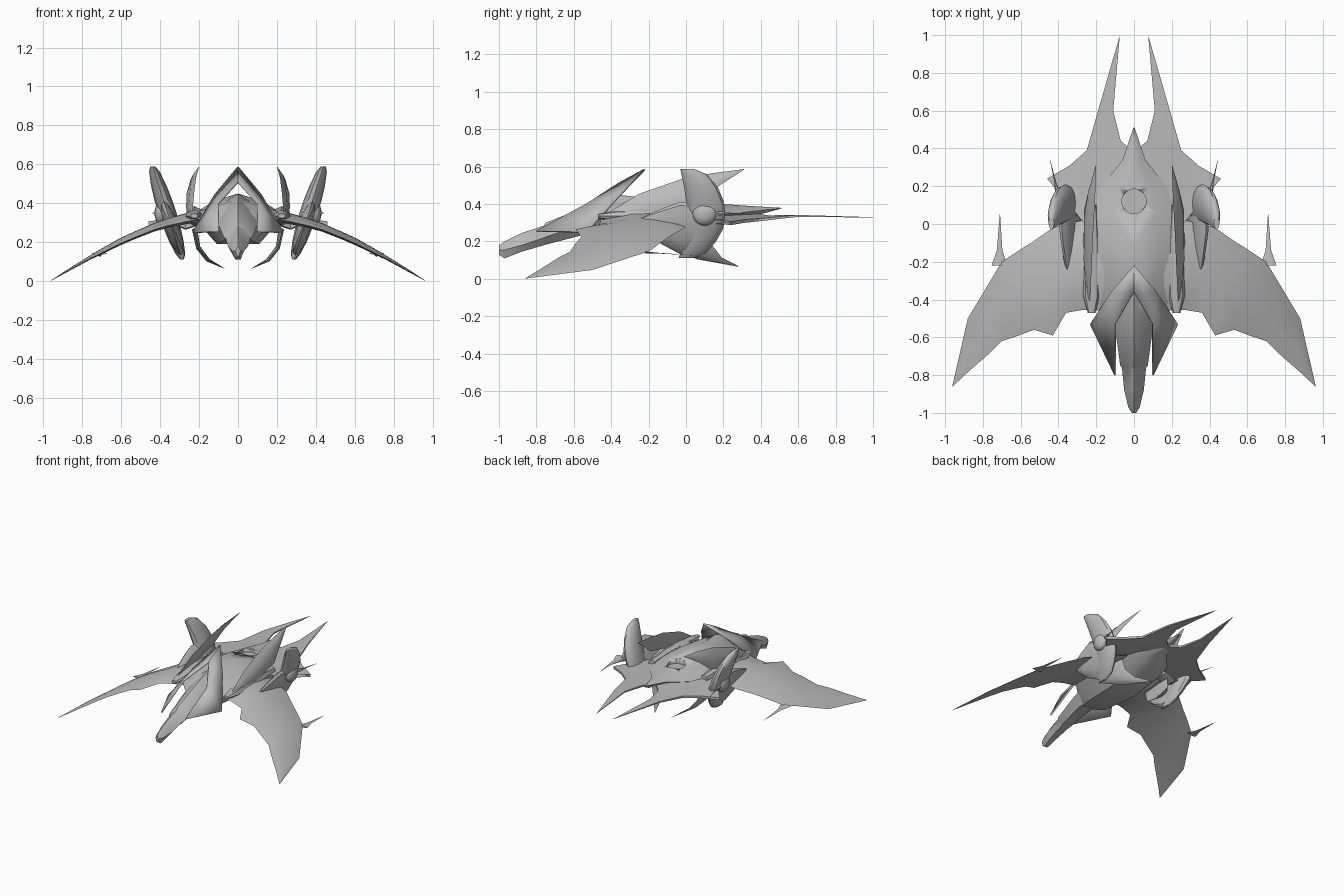
import bpy, bmesh, math
from mathutils import Vector

if "Cube" in bpy.data.objects:
    bpy.data.objects.remove(bpy.data.objects["Cube"])

grey = bpy.data.materials.new("hull grey")
grey.use_nodes = True
grey.diffuse_color = (0.5, 0.5, 0.5, 1)
grey.node_tree.nodes["Principled BSDF"].inputs["Base Color"].default_value = (0.5, 0.5, 0.5, 1)


def finish(name, bm, mirror=False, angle=35):
    """Turn a bmesh into a named, coloured and shaded object."""
    bmesh.ops.recalc_face_normals(bm, faces=bm.faces)
    mesh = bpy.data.meshes.new(name)
    bm.to_mesh(mesh)
    bm.free()
    mesh.materials.append(grey)
    ob = bpy.data.objects.new(name, mesh)
    bpy.context.collection.objects.link(ob)
    bpy.ops.object.select_all(action="DESELECT")
    ob.select_set(True)
    bpy.context.view_layer.objects.active = ob
    bpy.ops.object.shade_smooth_by_angle(angle=math.radians(angle))
    if mirror:
        ob.modifiers.new("mirror", "MIRROR").use_mirror_merge = False
    return ob


def loft(name, rings, mirror=False, angle=35):
    """Skin a list of equal-length point rings and cap the ends."""
    bm = bmesh.new()
    loops = [[bm.verts.new(p) for p in ring] for ring in rings]
    n = len(loops[0])
    for a, b in zip(loops, loops[1:]):
        for i in range(n):
            bm.faces.new((a[i], a[(i + 1) % n], b[(i + 1) % n], b[i]))
    bm.faces.new(loops[0])
    bm.faces.new(loops[-1])
    return finish(name, bm, mirror, angle)


def hull_ring(y, w, top, mid, low):
    """Faceted hull section with a ridge and a flat belly."""
    side = [(0.5 * w, (top * 2 + mid) / 3), (w, mid), (0.45 * w, low)]
    return ([(0, y, top)] + [(x, y, z) for x, z in side]
            + [(-x, y, z) for x, z in reversed(side)])


def blade(name, edges, thick, out=(1, 0, 0.3)):
    """Thin curved blade between pairs of edge points, bulged outward."""
    rings = []
    out = Vector(out).normalized()
    for a, b in edges:
        a, b = Vector(a), Vector(b)
        t = min(thick, 0.25 * (b - a).length + 0.0005)
        rings.append([a, a.lerp(b, 0.3) + out * t, a.lerp(b, 0.7) + out * t,
                      b, a.lerp(b, 0.7) - out * t * 0.3, a.lerp(b, 0.3) - out * t * 0.3])
    return loft(name, rings, True)


def spike(name, base, tip, radius, flat=1.0):
    """Six-sided thorn with a flared base."""
    base, tip = Vector(base), Vector(tip)
    rings = []
    for u, r in ((0, radius), (0.3, radius * 0.35), (1, 0.001)):
        c = base.lerp(tip, u)
        rings.append([c + Vector((math.cos(a), 0, flat * math.sin(a))) * r
                      for a in (k * math.pi / 3 for k in range(6))])
    return loft(name, rings, True)


# Main hull, running back into the central tail spike
body = loft("body", [hull_ring(*s) for s in (
    (-0.52, 0.08, 0.37, 0.3, 0.23), (-0.42, 0.19, 0.42, 0.33, 0.2),
    (-0.12, 0.24, 0.45, 0.34, 0.19), (0.06, 0.23, 0.42, 0.34, 0.22),
    (0.2, 0.17, 0.40, 0.34, 0.29), (0.34, 0.06, 0.39, 0.36, 0.33),
    (0.51, 0.003, 0.38, 0.378, 0.376))])

# Round well in the back of the hull
bm = bmesh.new()
bmesh.ops.create_cone(bm, cap_ends=True, segments=32, radius1=0.065, radius2=0.065, depth=0.2)
bmesh.ops.translate(bm, verts=bm.verts, vec=(0, 0.12, 0.475))
cutter = finish("well_cutter", bm)
cutter.hide_render = cutter.hide_viewport = True
cut = body.modifiers.new("well", "BOOLEAN")
cut.operation, cut.object, cut.solver = "DIFFERENCE", cutter, "EXACT"

# Beak-like nose with a small brow step
loft("nose", [hull_ring(*s) for s in (
    (-1.0, 0.012, 0.18, 0.155, 0.13), (-0.97, 0.03, 0.20, 0.155, 0.11),
    (-0.88, 0.052, 0.245, 0.18, 0.145), (-0.76, 0.064, 0.285, 0.22, 0.18),
    (-0.75, 0.073, 0.30, 0.225, 0.183), (-0.55, 0.10, 0.38, 0.29, 0.235),
    (-0.36, 0.12, 0.45, 0.33, 0.22), (-0.2, 0.1, 0.43, 0.34, 0.22))])

# Pointed hood over the nose
bm = bmesh.new()
apex, fore, shoulder, corner, prow, inner = [bm.verts.new(p) for p in (
    (0, -0.22, 0.585), (0, -0.36, 0.51), (0.12, -0.36, 0.44),
    (0.23, -0.53, 0.25), (0.1, -0.8, 0.255), (0.1, -0.53, 0.40))]
for f in ((apex, fore, shoulder), (fore, inner, shoulder),
          (shoulder, inner, corner), (inner, prow, corner)):
    bm.faces.new(f)
hood = finish("hood", bm, True, 15)
solid = hood.modifiers.new("thickness", "SOLIDIFY")
solid.thickness, solid.offset = 0.01, 0

# Flat tail plate with twin long prongs
outline = ((0, -0.05), (0.26, 0.0), (0.29, 0.23), (0.46, 0.24), (0.34, 0.31), (0.25, 0.39),
           (0.19, 0.6), (0.075, 1.0), (0.11, 0.6), (0.07, 0.44), (0, 0.38))
bm = bmesh.new()
top = [bm.verts.new((x, y, 0.36 - 0.03 * y - 0.1 * x * (y < 0.5))) for x, y in outline]
low = [bm.verts.new((v.co.x, v.co.y, v.co.z - 0.025 * max(0.08, 1 - v.co.y))) for v in top]
bm.faces.new(top)
bm.faces.new(low)
for i in range(len(top)):
    j = (i + 1) % len(top)
    bm.faces.new((top[i], top[j], low[j], low[i]))
bmesh.ops.triangulate(bm, faces=[f for f in bm.faces if len(f.verts) > 4])
finish("tail_plate", bm, True, 20)

# Drooping forward-swept wings: x, front y, rear y, z, thickness
rings = []
for x, yf, yb, z, t in (
        (0.16, -0.46, 0.04, 0.325, 0.05), (0.27, -0.455, 0.02, 0.305, 0.045),
        (0.36, -0.47, 0.0, 0.285, 0.04), (0.43, -0.59, -0.02, 0.265, 0.035),
        (0.53, -0.56, -0.09, 0.225, 0.032), (0.61, -0.59, -0.14, 0.19, 0.03),
        (0.70, -0.62, -0.2, 0.145, 0.024), (0.76, -0.68, -0.3, 0.115, 0.018),
        (0.88, -0.785, -0.5, 0.048, 0.01), (0.96, -0.86, -0.85, 0.003, 0.002)):
    upper = [(u, t * 4 * u * (1 - u)) for u in (0, 0.12, 0.35, 0.6, 0.85, 1)]
    lower = [(u, -0.3 * h) for u, h in reversed(upper[1:-1])]
    rings.append([(x, yf + (yb - yf) * u, z + h) for u, h in upper + lower])
loft("wing", rings, True, 40)
spike("wing_thorn", (0.712, -0.22, 0.142), (0.71, 0.05, 0.125), 0.042, 0.15)

# Fairings where the wings meet the hull
loft("wing_root_fairing", [[(0.225 + w * math.cos(a), y, 0.335 + h * math.sin(a))
     for a in (k * math.pi / 4 for k in range(8))]
    for y, w, h in ((-0.47, 0.02, 0.012), (-0.38, 0.045, 0.03),
                    (-0.1, 0.045, 0.05), (0.1, 0.03, 0.03))], True)

# Curved blade fins above and below
blade("upper_fin", (
    ((0.235, -0.42, 0.35), (0.24, -0.42, 0.335)), ((0.225, -0.25, 0.455), (0.265, -0.17, 0.35)),
    ((0.215, -0.02, 0.535), (0.265, 0.07, 0.41)), ((0.206, 0.14, 0.565), (0.24, 0.18, 0.5)),
    ((0.2, 0.31, 0.587), (0.202, 0.31, 0.584))), 0.014)
blade("lower_fin", (
    ((0.23, -0.15, 0.27), (0.21, 0.12, 0.27)), ((0.205, -0.1, 0.17), (0.195, 0.14, 0.18)),
    ((0.15, 0.06, 0.105), (0.15, 0.19, 0.115)), ((0.07, 0.28, 0.065), (0.072, 0.283, 0.067))),
    0.014, (1, 0, -0.5))

# Leaning crescent pods: z, front y, rear y, half thickness
rings = []
for z, yf, yb, t in ((0.588, -0.03, 0.04, 0.014), (0.56, -0.025, 0.11, 0.028),
                     (0.49, -0.01, 0.17, 0.04), (0.42, 0.0, 0.2, 0.046),
                     (0.35, 0.01, 0.21, 0.047), (0.27, 0.0, 0.2, 0.044),
                     (0.2, -0.01, 0.16, 0.037), (0.14, -0.03, 0.11, 0.025),
                     (0.112, -0.04, 0.05, 0.01)):
    cx = 0.287 + (z - 0.11) * 0.315
    rings.append([(cx + t * math.sin(a), (yf + yb) / 2 + (yb - yf) / 2 * math.cos(a), z)
                  for a in (k * math.pi / 6 for k in range(12))])
loft("pod", rings, True)

# Leaf-shaped forward arm of each pod: y, half width, half height, centre z
rings = []
for y, w, h, z in ((-0.24, 0.008, 0.015, 0.31), (-0.2, 0.02, 0.05, 0.295),
                   (-0.13, 0.03, 0.095, 0.28), (-0.03, 0.038, 0.14, 0.272),
                   (0.08, 0.036, 0.12, 0.275)):
    rings.append([(0.287 + (z - 0.11 + h * math.sin(a)) * 0.315 + w * math.cos(a), y,
                   z + h * math.sin(a)) for a in (k * math.pi / 6 for k in range(12))])
loft("pod_arm", rings, True)

# Outer bulb, rear thorn and strut of each pod
bm = bmesh.new()
bmesh.ops.create_uvsphere(bm, u_segments=20, v_segments=12, radius=0.065)
bmesh.ops.scale(bm, verts=bm.verts, vec=(0.6, 1, 1))
bmesh.ops.translate(bm, verts=bm.verts, vec=(0.39, 0.1, 0.35))
finish("pod_bulb", bm, True)
spike("pod_thorn", (0.405, 0.17, 0.35), (0.443, 0.335, 0.35), 0.014)
blade("pod_strut", (((0.18, 0.02, 0.3), (0.18, 0.14, 0.3)), ((0.27, 0.04, 0.27), (0.27, 0.13, 0.27)),
                    ((0.36, 0.05, 0.31), (0.36, 0.13, 0.31))), 0.02, (0, 0, 1))
